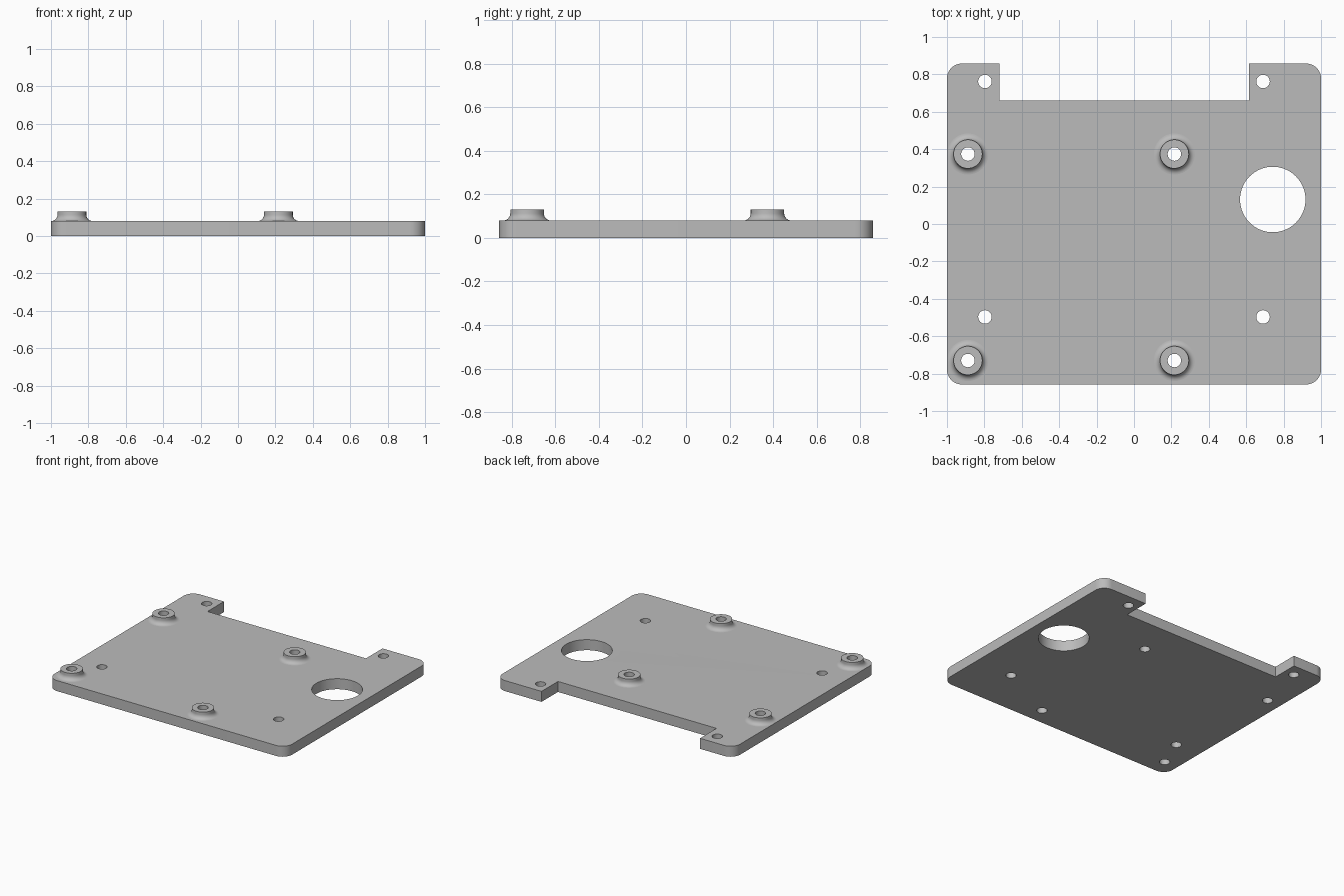
import bpy, bmesh
from math import sin, cos, pi, radians

if "Cube" in bpy.data.objects:
    bpy.data.objects.remove(bpy.data.objects["Cube"], do_unlink=True)

HALF_X, HALF_Y = 1.0, 0.858
THICK, TOP = 0.08, 0.131
CORNER, BORE, BOSS, FILLET = 0.08, 0.036, 0.077, 0.033
SEGS = 48
STANDOFFS = [(x, y) for x in (-0.888, 0.216) for y in (-0.73, 0.374)]
SCREW_HOLES = [(x, y) for x in (-0.797, 0.69) for y in (-0.497, 0.762)]

# Single grey finish
grey = bpy.data.materials.new("grey")
grey.use_nodes = True
colour = (0.5, 0.5, 0.5, 1)
grey.diffuse_color = colour
grey.node_tree.nodes["Principled BSDF"].inputs["Base Color"].default_value = colour


def arc(cx, cy, r, start, end, n):
    """Points along an arc, angles in degrees."""
    angles = [radians(start + (end - start) * i / n) for i in range(n + 1)]
    return [(cx + r * cos(a), cy + r * sin(a)) for a in angles]


def circle(cx, cy, r, n=SEGS):
    return arc(cx, cy, r, 0, 360, n)[:-1]


def finish(name, bm):
    """Turn a bmesh into a smooth-by-angle object."""
    bmesh.ops.remove_doubles(bm, verts=bm.verts, dist=1e-5)
    bmesh.ops.recalc_face_normals(bm, faces=bm.faces)
    mesh = bpy.data.meshes.new(name)
    bm.to_mesh(mesh)
    bm.free()
    mesh.materials.append(grey)
    obj = bpy.data.objects.new(name, mesh)
    bpy.context.collection.objects.link(obj)
    bpy.ops.object.select_all(action='DESELECT')
    obj.select_set(True)
    bpy.context.view_layer.objects.active = obj
    bpy.ops.object.shade_smooth_by_angle(angle=radians(30))
    return obj


# Plate outline: rounded outer corners and a square notch at the back
ix, iy = HALF_X - CORNER, HALF_Y - CORNER
outline = (arc(-ix, -iy, CORNER, 180, 270, 10) + arc(ix, -iy, CORNER, 270, 360, 10)
           + arc(ix, iy, CORNER, 0, 90, 10)
           + [(0.615, HALF_Y), (0.615, 0.66), (-0.719, 0.66), (-0.719, HALF_Y)]
           + arc(-ix, iy, CORNER, 90, 180, 10))
loops = [outline, circle(0.742, 0.131, 0.175, 72)]
loops += [circle(x, y, BORE) for x, y in STANDOFFS + SCREW_HOLES]

# Plate: outline and holes filled, then extruded
curve = bpy.data.curves.new("plate_outline", 'CURVE')
curve.dimensions = '2D'
curve.fill_mode = 'BOTH'
curve.extrude = THICK / 2
for loop in loops:
    spline = curve.splines.new('POLY')
    spline.points.add(len(loop) - 1)
    for point, (x, y) in zip(spline.points, loop):
        point.co = (x, y, 0, 1)
    spline.use_cyclic_u = True
helper = bpy.data.objects.new("plate_outline", curve)
bpy.context.collection.objects.link(helper)
bpy.context.view_layer.update()
flat = bpy.data.meshes.new_from_object(
    helper.evaluated_get(bpy.context.evaluated_depsgraph_get()))
bm = bmesh.new()
bm.from_mesh(flat)
bmesh.ops.translate(bm, verts=bm.verts, vec=(0, 0, THICK / 2))
bpy.data.objects.remove(helper, do_unlink=True)
bpy.data.meshes.remove(flat)
finish("plate", bm)

# Standoffs: bored bosses with a concave fillet at the foot
profile = [(BORE, THICK), (BORE, TOP), (BOSS, TOP)]
profile += arc(BOSS + FILLET, THICK + FILLET, FILLET, 180, 270, 8)
for i, (cx, cy) in enumerate(STANDOFFS):
    bm = bmesh.new()
    rings = [[bm.verts.new((cx + x, cy + y, z)) for x, y in circle(0, 0, r)]
             for r, z in profile + profile[:1]]
    for a, b in zip(rings, rings[1:]):
        for j in range(SEGS):
            k = (j + 1) % SEGS
            # The closing ring would lie on the plate, so it is left open
            if b is not rings[-1]:
                bm.faces.new((a[j], a[k], b[k], b[j]))
    bmesh.ops.delete(bm, geom=rings[-1], context='VERTS')
    bmesh.ops.recalc_face_normals(bm, faces=bm.faces)
    # Keep the top face pointing up
    bm.normal_update()
    cap = max(bm.faces, key=lambda f: f.calc_center_median().z)
    if cap.normal.z < 0:
        bmesh.ops.reverse_faces(bm, faces=bm.faces)
    finish(f"standoff_{i + 1}", bm)
